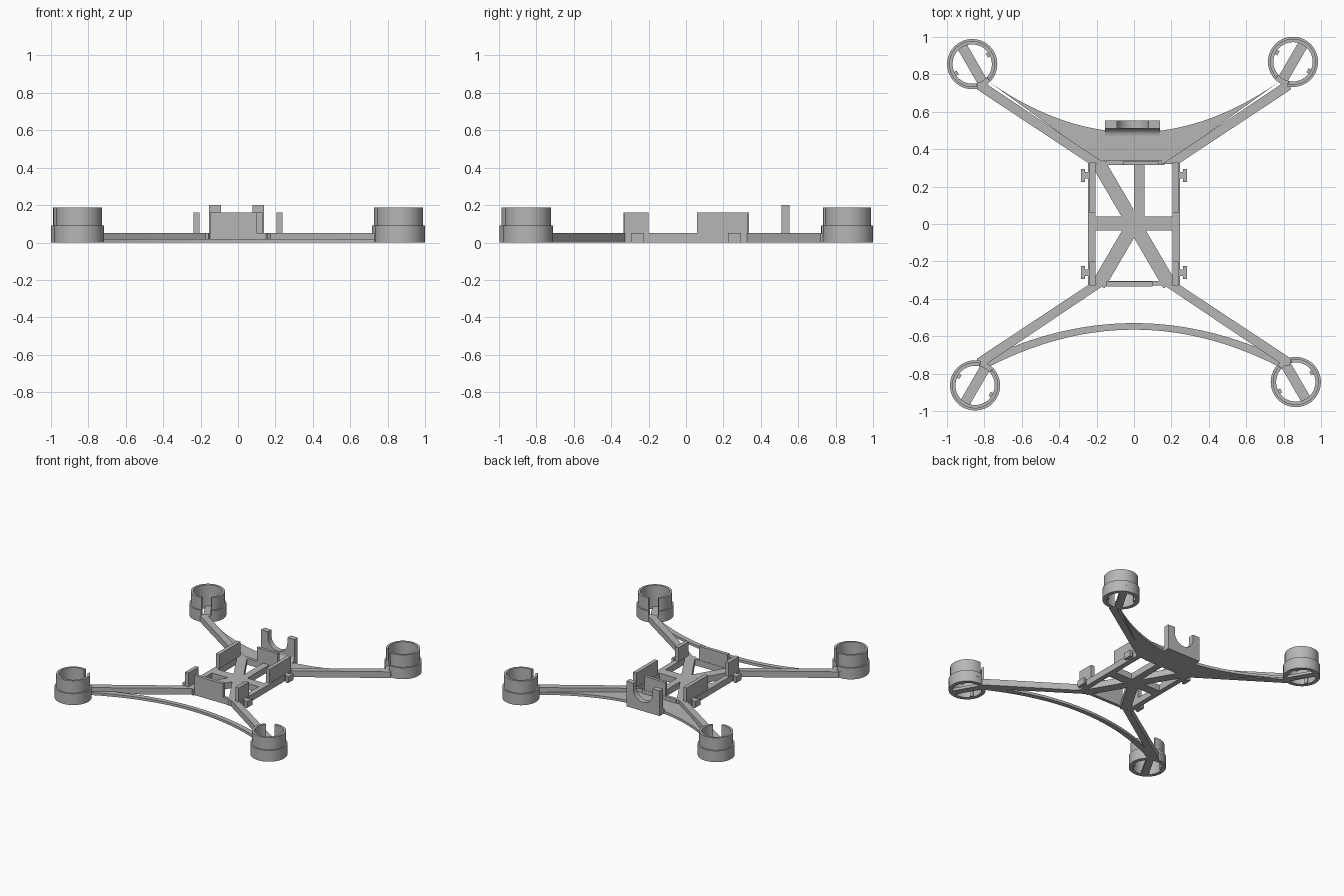
import bpy, bmesh, math
from mathutils import Matrix, Vector

if "Cube" in bpy.data.objects:
    bpy.data.objects.remove(bpy.data.objects["Cube"])

grey = bpy.data.materials.new("plain grey plastic")
grey.use_nodes = True
COLOUR = (0.47, 0.47, 0.47, 1)
grey.diffuse_color = COLOUR
grey.node_tree.nodes["Principled BSDF"].inputs["Base Color"].default_value = COLOUR


def finish(name, bm, smooth=False):
    bmesh.ops.recalc_face_normals(bm, faces=bm.faces)
    mesh = bpy.data.meshes.new(name)
    bm.to_mesh(mesh)
    bm.free()
    mesh.materials.append(grey)
    obj = bpy.data.objects.new(name, mesh)
    bpy.context.collection.objects.link(obj)
    if smooth:
        bpy.ops.object.select_all(action="DESELECT")
        obj.select_set(True)
        bpy.context.view_layer.objects.active = obj
        bpy.ops.object.shade_smooth_by_angle(angle=math.radians(30))
    return obj


def prism(name, outline, offset, smooth=False):
    """Extrude a closed 3D outline along an offset vector."""
    bm = bmesh.new()
    face = bm.faces.new([bm.verts.new(p) for p in outline])
    new = bmesh.ops.extrude_face_region(bm, geom=[face], use_keep_orig=True)["geom"]
    bmesh.ops.translate(bm, vec=offset, verts=[v for v in new if isinstance(v, bmesh.types.BMVert)])
    return finish(name, bm, smooth)


def slab(name, outline, z0, z1, smooth=False):
    return prism(name, [(x, y, z0) for x, y in outline], (0, 0, z1 - z0), smooth)


def box(name, x0, x1, y0, y1, z0, z1):
    return slab(name, [(x0, y0), (x1, y0), (x1, y1), (x0, y1)], z0, z1)


def bar(name, a, b, width, z0, z1):
    a, b = Vector(a), Vector(b)
    d = (b - a).normalized() * width / 2
    n = Vector((-d.y, d.x))
    return slab(name, [a + n, a - n, b - n, b + n], z0, z1)


def ring(name, centre, r_in, r_out, z0, z1, facing=0, gap=0):
    """Spin a rectangular section, leaving a gap around the facing angle."""
    bm = bmesh.new()
    vs = [bm.verts.new(p) for p in ((r_in, 0, z0), (r_out, 0, z0), (r_out, 0, z1), (r_in, 0, z1))]
    edges = [bm.edges.new((vs[i], vs[(i + 1) % 4])) for i in range(4)]
    bmesh.ops.spin(bm, geom=vs + edges, cent=(0, 0, 0), axis=(0, 0, 1),
                   angle=math.tau - 2 * gap, steps=56)
    if gap:
        bmesh.ops.holes_fill(bm, edges=[e for e in bm.edges if e.is_boundary], sides=4)
    else:
        bmesh.ops.remove_doubles(bm, verts=bm.verts, dist=0.0005)
    bm.transform(Matrix.Translation((*centre, 0)) @ Matrix.Rotation(facing + gap, 4, "Z"))
    return finish(name, bm, True)


THICK, THIN, WALL = 0.05, 0.02, 0.16

# Four arms, each with a notched motor holder
corners = {
    "back_left": (0.85, 0.867), "back_right": (-0.865, 0.855),
    "front_left": (0.865, -0.845), "front_right": (-0.85, -0.863),
}
for side, (cx, cy) in corners.items():
    sx, sy = math.copysign(1, cx), math.copysign(1, cy)
    c = Vector((cx, cy))
    out = Vector((sx * 0.5, sy * 0.866))
    across = Vector((-out.y, out.x))
    inward = math.atan2(-out.y, -out.x)
    slab("arm_" + side, [(sx * x, sy * y) for x, y in
         ((0.15, 0.32), (0.235, 0.32), (0.84, 0.72), (0.83, 0.76), (0.79, 0.75))], 0, THICK)
    ring("holder_base_" + side, c, 0.105, 0.134, 0, THICK)
    ring("holder_step_" + side, c, 0.105, 0.134, THICK, 0.09, inward, 0.28)
    ring("holder_cup_" + side, c, 0.105, 0.123, 0.09, 0.188, inward, 0.3)
    bar("holder_bar_" + side, c - out * 0.12, c + out * 0.12, 0.055, 0, THIN)
    for k, s in enumerate((-1, 1)):
        bar(f"holder_tab_{side}_{k}", c + across * s * 0.09, c + across * s * 0.11, 0.025, 0, 0.09)

# Floor cross: one long diagonal, one half diagonal, two straight bars
bar("floor_diagonal", (-0.19, 0.325), (0.19, -0.325), 0.075, 0, THICK)
bar("floor_half_diagonal", (0, 0), (-0.19, -0.325), 0.075, 0, THICK)
box("floor_cross_bar", -0.215, 0.21, -0.035, 0.04, 0, THICK)
box("floor_centre_bar", 0, 0.055, 0, 0.325, 0, THICK)
box("front_beam", -0.2, 0.2, -0.33, -0.305, 0, THICK)
box("back_beam", -0.15, 0.15, 0.315, 0.34, 0, THICK)

# Side rails with upright walls and T-shaped lugs
for side, s in (("left", 1), ("right", -1)):
    def side_box(name, x0, x1, y0, y1, z0, z1):
        box(f"{name}_{side}", s * x0, s * x1, y0, y1, z0, z1)
    side_box("rail", 0.205, 0.245, -0.33, 0.33, 0, THICK)
    side_box("long_wall", 0.207, 0.237, 0.06, 0.33, THICK, WALL)
    side_box("short_wall", 0.207, 0.237, -0.33, -0.2, THICK, WALL)
    for end, y in (("back", 0.26), ("front", -0.26)):
        side_box("lug_stem_" + end, 0.24, 0.265, y - 0.018, y + 0.018, 0, THICK)
        side_box("lug_head_" + end, 0.262, 0.284, y - 0.035, y + 0.035, 0, THICK)

# End walls
box("front_wall", -0.15, 0.1, -0.335, -0.308, THIN, WALL)
box("back_wall", -0.055, 0.13, 0.315, 0.338, THICK, WALL)

# Curved front strut
steps = [i / 20 * 0.79 for i in range(-20, 21)]
slab("front_strut",
     [(x, -0.53 - 0.3 * x * x) for x in steps] +
     [(x, -0.565 - 0.33 * x * x) for x in reversed(steps)], 0, THIN, True)

# Back plate with a concave rear edge
slab("back_plate",
     [(-0.16, 0.315), (0.16, 0.315)] +
     [(x, 0.49 + 0.45 * x * x) for x in reversed(steps)], 0, THIN, True)

# Cradle: upright with a round-bottomed slot, blended into the plate
R, MID, FLOOR = 0.085, -0.007, 0.155
slot = [(MID + R * math.cos(a), FLOOR - R * math.sin(a))
        for a in (math.pi * i / 20 for i in range(21))]
profile = [(-0.155, 0), (0.14, 0), (0.14, 0.2), (MID + R, 0.2)] + slot + [(MID - R, 0.2), (-0.155, 0.2)]
prism("cradle", [(x, 0.51, z) for x, z in profile], (0, 0.043, 0), True)
fillet = [(0.515, 0), (0.515, 0.06)] + [
    (0.47 + 0.04 * math.cos(a), 0.06 - 0.04 * math.sin(a))
    for a in (math.pi / 2 * i / 8 for i in range(9))] + [(0.47, 0)]
prism("cradle_fillet", [(-0.155, y, z) for y, z in fillet], (0.295, 0, 0), True)
